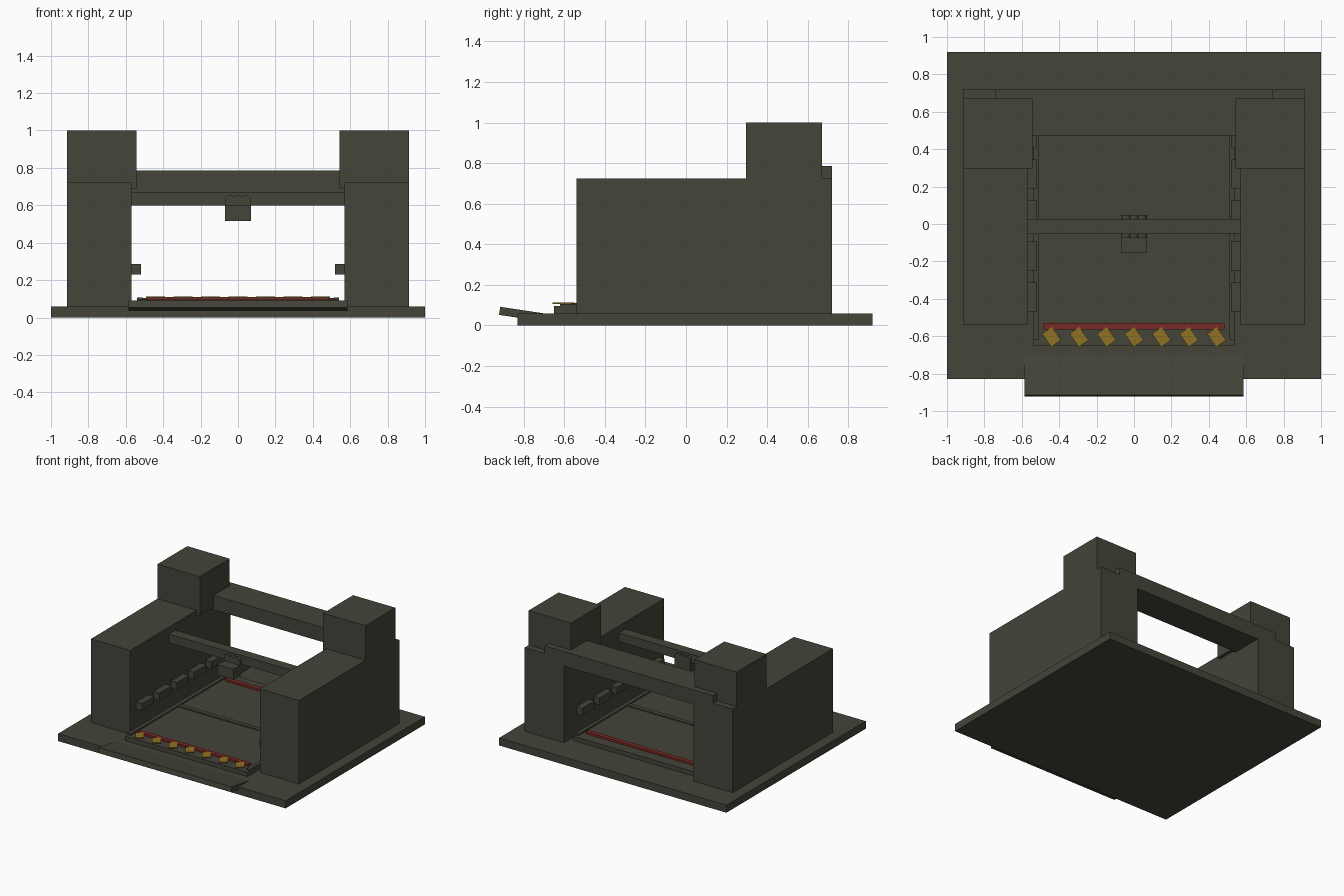
import bpy, math

if "Cube" in bpy.data.objects:
    bpy.data.objects.remove(bpy.data.objects["Cube"])


def material(name, rgb):
    m = bpy.data.materials.new(name)
    m.diffuse_color = (*rgb, 1)
    m.use_nodes = True
    m.node_tree.nodes["Principled BSDF"].inputs["Base Color"].default_value = m.diffuse_color
    return m


OLIVE = material("dark_olive", (0.06, 0.058, 0.042))
YELLOW = material("hazard_yellow", (0.27, 0.165, 0.017))
RED = material("dull_red", (0.19, 0.023, 0.019))


def box(name, x, y, z, mat=OLIVE, rot=(0, 0, 0)):
    """Box from (min, max) ranges, optionally rotated about its centre."""
    bpy.ops.mesh.primitive_cube_add(
        size=1, location=[(a + b) / 2 for a, b in (x, y, z)], rotation=rot)
    o = bpy.context.object
    o.name = name
    o.scale = [b - a for a, b in (x, y, z)]
    o.data.materials.append(mat)
    return o


def pair(name, x, y, z, mat=OLIVE):
    """The same box on the left and right sides."""
    box(name + "_right", x, y, z, mat)
    box(name + "_left", (-x[1], -x[0]), y, z, mat)


# Ground slab and tilted entry ramp
box("base_slab", (-1, 1), (-0.83, 0.92), (0, 0.06))
box("entry_ramp", (-0.585, 0.585), (-0.92, -0.58), (0.027, 0.067),
    rot=(math.radians(-8.5), 0, 0))

# Side walls, rear towers and rear lintel
pair("side_wall", (0.57, 0.915), (-0.54, 0.72), (0.06, 0.725))
pair("rear_tower", (0.543, 0.915), (0.295, 0.67), (0.69, 1.0))
box("rear_lintel", (-0.74, 0.74), (0.47, 0.72), (0.67, 0.785))

# Bay floor with rails, centre seam and red strips
box("bay_platform", (-0.54, 0.54), (-0.65, 0.65), (0.06, 0.095))
pair("floor_rail", (0.51, 0.54), (-0.62, 0.62), (0.09, 0.107))
box("floor_seam", (-0.51, 0.51), (-0.025, 0.01), (0.09, 0.104))
box("red_strip_front", (-0.485, 0.485), (-0.565, -0.53), (0.09, 0.111), RED)
box("red_strip_rear", (-0.485, 0.485), (0.53, 0.565), (0.09, 0.111), RED)

# Row of slanted hazard plates
for i in range(7):
    cx = -0.441 + i * 0.147
    box(f"hazard_plate_{i}", (cx - 0.032, cx + 0.032), (-0.647, -0.561),
        (0.105, 0.113), YELLOW, (0, 0, math.radians(35)))

# Lugs along the inside of the walls
for i in range(5):
    cy = -0.39 + i * 0.219
    pair(f"wall_lug_{i}", (0.518, 0.575), (cy - 0.077, cy + 0.077), (0.23, 0.287))

# Overhead gantry with carriage
box("gantry_beam", (-0.575, 0.575), (-0.053, 0.028), (0.6, 0.67))
box("carriage_mount", (-0.07, 0.07), (-0.075, 0.047), (0.53, 0.625))
box("carriage_head", (-0.07, 0.07), (-0.155, -0.07), (0.515, 0.6))
for i, cx in enumerate((-0.043, 0, 0.043)):
    bpy.ops.mesh.primitive_cylinder_add(
        vertices=12, radius=0.027, depth=0.122,
        location=(cx, -0.014, 0.628), rotation=(math.pi / 2, 0, 0))
    roller = bpy.context.object
    roller.name = f"carriage_roller_{i}"
    roller.data.materials.append(OLIVE)
